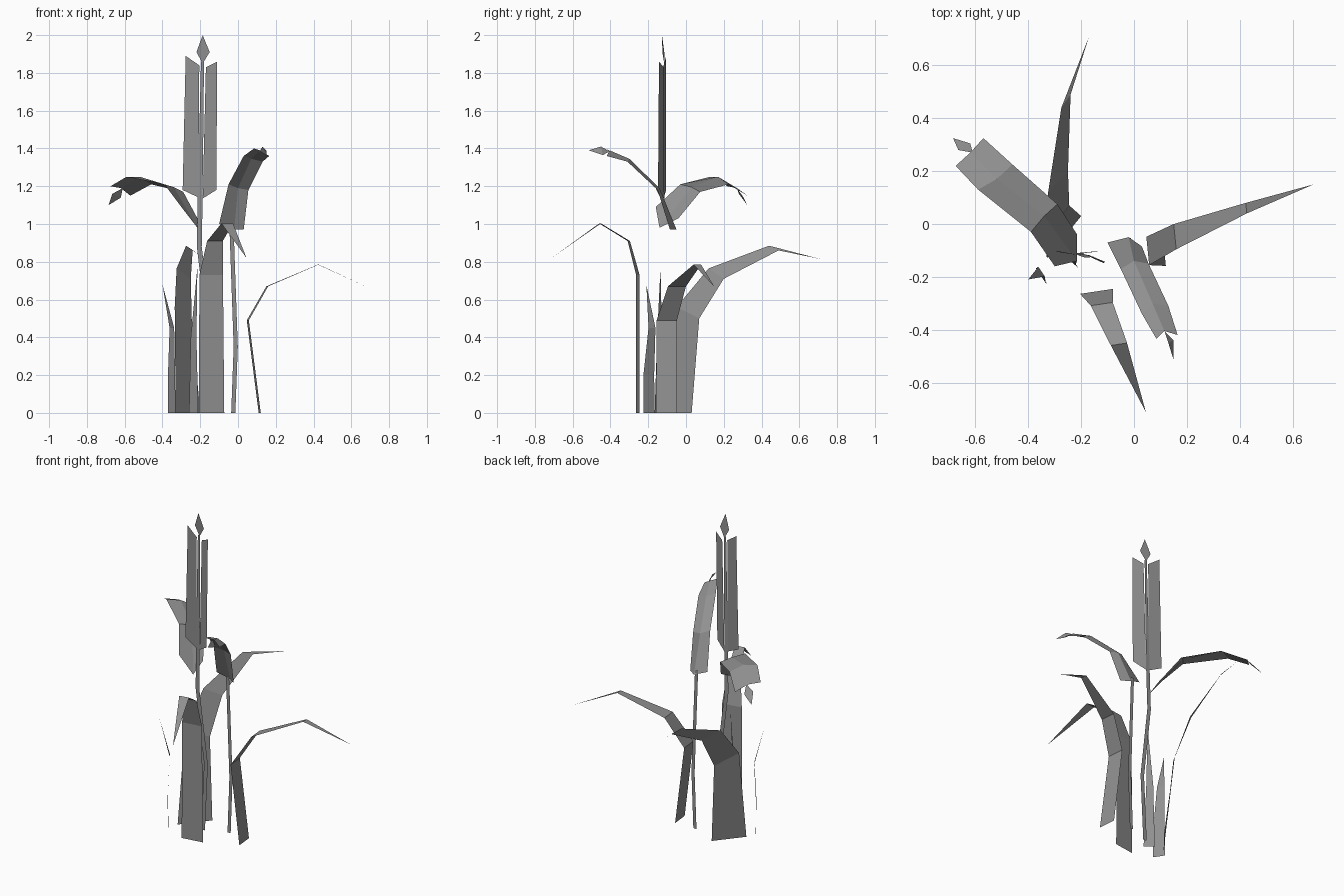
import bpy
from mathutils import Vector

# Dark grey shared by every part
grey = bpy.data.materials.new("dark_grey")
grey.diffuse_color = (0.28, 0.28, 0.28, 1)


def strip(name, rows):
    """Flat-shaded sheet lofted through rows of points; a one-point row is a tip."""
    verts, faces, prev = [], [], None
    for row in rows:
        ids = list(range(len(verts), len(verts) + len(row)))
        verts += [tuple(p) for p in row]
        if prev:
            for i in range(max(len(prev), len(ids)) - 1):
                if len(ids) == 1:
                    faces.append((prev[i], prev[i + 1], ids[0]))
                elif len(prev) == 1:
                    faces.append((prev[0], ids[i + 1], ids[i]))
                else:
                    faces.append((prev[i], prev[i + 1], ids[i + 1], ids[i]))
        prev = ids
    mesh = bpy.data.meshes.new(name)
    mesh.from_pydata(verts, [], faces)
    mesh.update()
    mesh.materials.append(grey)
    obj = bpy.data.objects.new(name, mesh)
    bpy.context.collection.objects.link(obj)
    return obj


def blade(name, across, path):
    """Ribbon along a path of (x, y, z, half width), widened along one direction."""
    side = Vector(across).normalized()
    rows = []
    for x, y, z, w in path:
        c = Vector((x, y, z))
        rows.append([c - side * w, c + side * w] if w else [c])
    return strip(name, rows)


# Long pointed blades rising from the ground and folding outward
blade("front_blade", (1, 0.15, 0), [
    (-0.14, -0.255, 0, 0.068), (-0.142, -0.255, 0.73, 0.063),
    (-0.122, -0.303, 0.91, 0.042), (-0.057, -0.455, 1.003, 0.031),
    (0.045, -0.712, 0.82, 0)])
blade("right_blade", (-0.1, 1, 0), [
    (0.115, -0.103, 0, 0.056), (0.052, -0.102, 0.49, 0.054),
    (0.155, -0.048, 0.67, 0.048), (0.425, 0.06, 0.785, 0.02),
    (0.68, 0.15, 0.668, 0)])
strip("back_blade", [
    [(-0.33, -0.13, 0), (-0.2, 0.03, 0)],
    [(-0.335, -0.05, 0.56), (-0.245, 0.07, 0.5)],
    [(-0.325, 0.12, 0.765), (-0.25, 0.2, 0.71)],
    [(-0.275, 0.44, 0.885), (-0.24, 0.49, 0.86)],
    [(-0.17, 0.71, 0.815)]])

# Small young shoots
blade("left_shoot", (0.55, -0.83, 0), [
    (-0.35, -0.195, 0, 0.035), (-0.352, -0.197, 0.2, 0.034),
    (-0.35, -0.18, 0.45, 0.022), (-0.4, -0.21, 0.68, 0)])
blade("middle_shoot", (0.75, -0.65, 0), [
    (-0.235, -0.145, 0, 0.032), (-0.235, -0.14, 0.4, 0.02),
    (-0.215, -0.135, 0.77, 0)])

# Thin ribbon stems
blade("flower_stem", (1, 0, 0), [
    (-0.17, -0.105, 0, 0.013), (-0.15, -0.105, 0.42, 0.013),
    (-0.205, -0.11, 0.88, 0.013), (-0.2, -0.115, 1.15, 0.013),
    (-0.188, -0.12, 1.86, 0.008)])
blade("leaf_stem", (1, 0, 0), [
    (-0.025, -0.053, 0, 0.011), (-0.012, -0.053, 0.35, 0.011),
    (-0.035, -0.055, 1.0, 0.011)])

# Upright flower head: two flat strips and a diamond tip
strip("flower_strip_left", [
    [(-0.293, -0.105, 1.18), (-0.208, -0.118, 1.14)],
    [(-0.277, -0.105, 1.89), (-0.205, -0.118, 1.84)]])
strip("flower_strip_right", [
    [(-0.187, -0.115, 1.135), (-0.115, -0.148, 1.18)],
    [(-0.17, -0.118, 1.83), (-0.11, -0.143, 1.86)]])
strip("flower_tip", [
    [(-0.187, -0.115, 1.85)],
    [(-0.22, -0.115, 1.91), (-0.15, -0.125, 1.91)],
    [(-0.187, -0.127, 2.0)]])

# Broad drooping leaves, creased down the middle, each with a small end tip
strip("right_leaf", [
    [(-0.1, -0.07, 1.0), (-0.02, -0.05, 0.97), (0.03, -0.085, 0.97)],
    [(-0.05, -0.17, 1.21), (0.0, -0.14, 1.19), (0.055, -0.15, 1.18)],
    [(0.03, -0.34, 1.36), (0.07, -0.3, 1.345), (0.13, -0.31, 1.33)],
    [(0.085, -0.435, 1.4), (0.115, -0.405, 1.39), (0.165, -0.42, 1.36)]])
strip("right_leaf_tip", [
    [(0.115, -0.405, 1.385)],
    [(0.13, -0.45, 1.41), (0.15, -0.44, 1.365)],
    [(0.15, -0.515, 1.39)]])
strip("left_leaf", [
    [(-0.3, -0.16, 1.09), (-0.215, -0.14, 0.98), (-0.215, -0.04, 1.03)],
    [(-0.39, -0.03, 1.21), (-0.34, 0.03, 1.195), (-0.29, 0.075, 1.17)],
    [(-0.59, 0.13, 1.25), (-0.52, 0.17, 1.25), (-0.46, 0.225, 1.21)],
    [(-0.675, 0.22, 1.2), (-0.62, 0.27, 1.19), (-0.57, 0.325, 1.15)]])
strip("left_leaf_tip", [
    [(-0.61, 0.27, 1.19)],
    [(-0.665, 0.28, 1.16), (-0.62, 0.305, 1.14)],
    [(-0.685, 0.325, 1.1)]])
